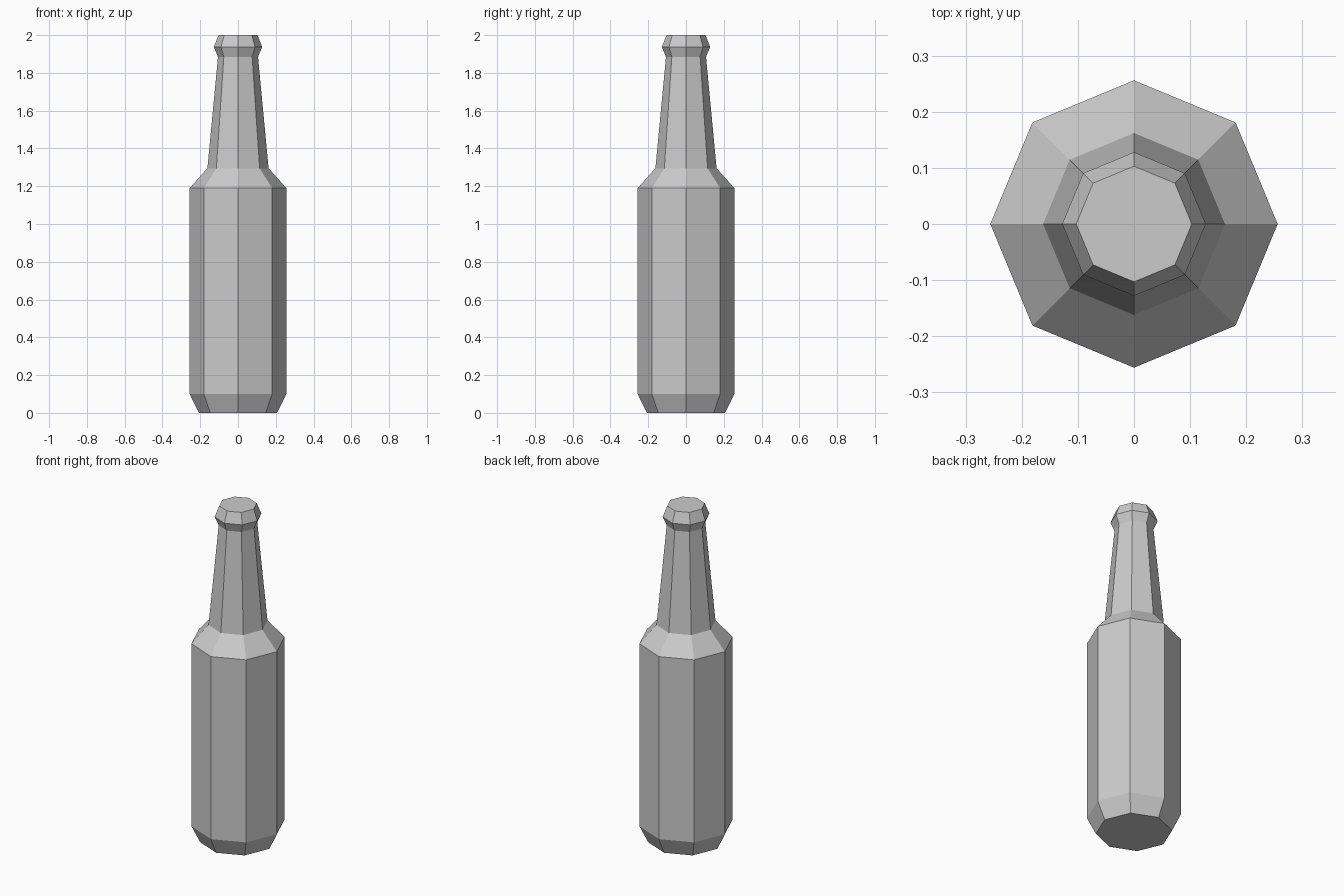
import bpy
import bmesh
from math import cos, sin, tau

if "Cube" in bpy.data.objects:
    bpy.data.objects.remove(bpy.data.objects["Cube"])

SIDES = 8

# Bottle outline from base to mouth: (radius, height)
PROFILE = [
    (0.207, 0.0), (0.256, 0.10),     # bevelled base
    (0.256, 1.19), (0.162, 1.295),   # body and shoulder
    (0.106, 1.885),                  # tapering neck
    (0.128, 1.937), (0.103, 2.0),    # lip
]


def lathe(name, profile, sides):
    """Closed, flat-faced solid of revolution around z."""
    bm = bmesh.new()
    rings = [[bm.verts.new((r * cos(tau * i / sides), r * sin(tau * i / sides), z))
              for i in range(sides)] for r, z in profile]
    for low, high in zip(rings, rings[1:]):
        for i in range(sides):
            j = (i + 1) % sides
            bm.faces.new((low[i], low[j], high[j], high[i]))
    bm.faces.new(rings[0][::-1])
    bm.faces.new(rings[-1])
    mesh = bpy.data.meshes.new(name)
    bm.to_mesh(mesh)
    bm.free()
    obj = bpy.data.objects.new(name, mesh)
    bpy.context.collection.objects.link(obj)
    return obj


# Bottle with capped mouth
lathe("bottle", PROFILE, SIDES)
